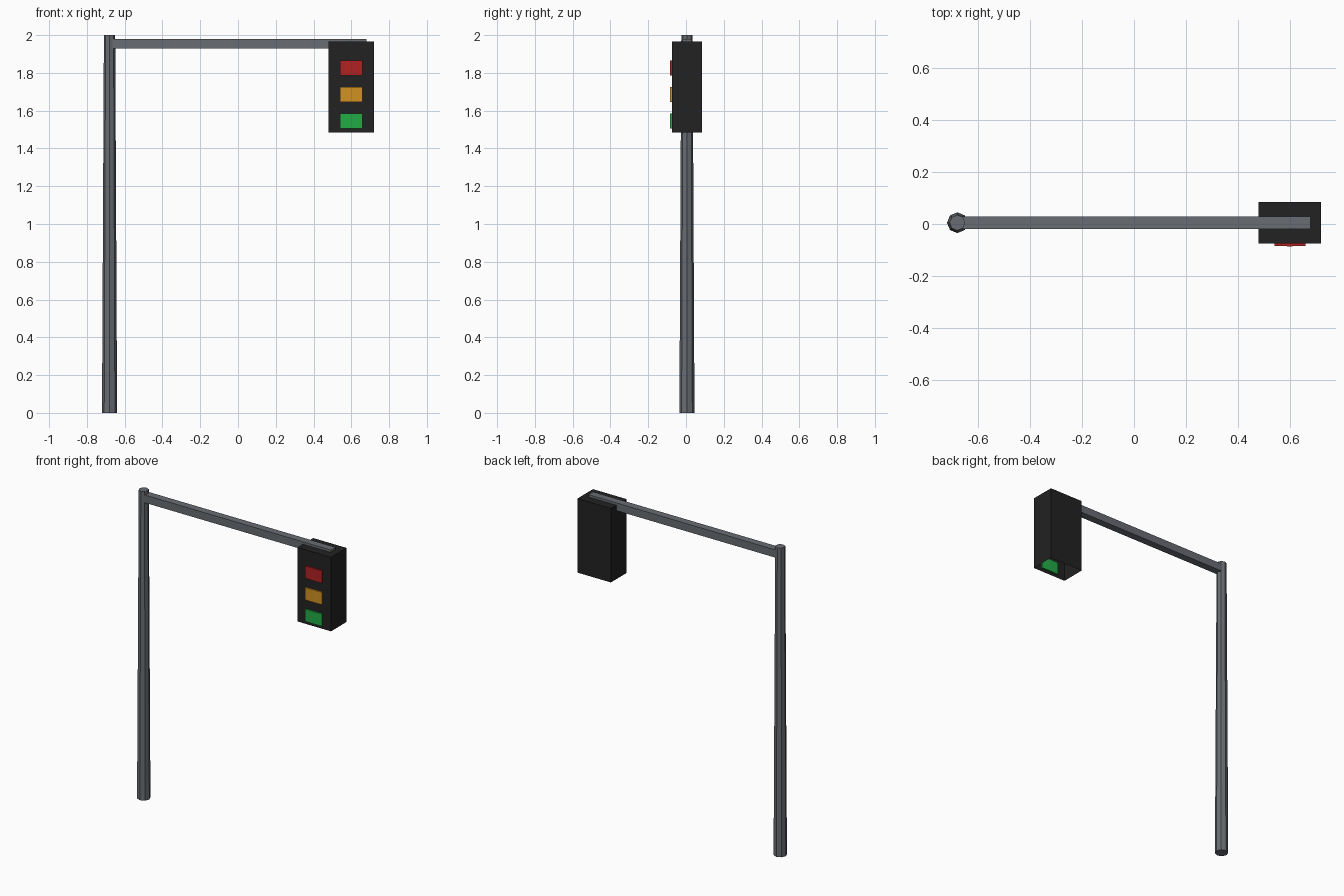
import bpy, bmesh, math
from mathutils import Matrix

if "Cube" in bpy.data.objects:
    bpy.data.objects.remove(bpy.data.objects["Cube"])

CY = 0.005          # depth of the pole, arm and housing centre line


def material(name, rgb):
    """Flat colour given as 0-255 sRGB, stored as linear."""
    lin = [((c / 255 + 0.055) / 1.055) ** 2.4 for c in rgb]
    m = bpy.data.materials.new(name)
    m.diffuse_color = (*lin, 1)
    m.use_nodes = True
    m.node_tree.nodes["Principled BSDF"].inputs["Base Color"].default_value = m.diffuse_color
    return m


grey = material("grey_metal", (104, 108, 114))
black = material("black_housing", (34, 34, 34))
lamp_colours = [("red", (176, 34, 34)), ("amber", (210, 146, 34)), ("green", (34, 172, 70))]


def finish(name, bm, mat):
    me = bpy.data.meshes.new(name)
    bm.to_mesh(me)
    bm.free()
    me.materials.append(mat)
    ob = bpy.data.objects.new(name, me)
    bpy.context.collection.objects.link(ob)
    return ob


def box(lo, hi):
    bm = bmesh.new()
    size = [b - a for a, b in zip(lo, hi)]
    mid = [(a + b) / 2 for a, b in zip(lo, hi)]
    bmesh.ops.create_cube(bm, size=1, matrix=Matrix.Translation(mid) @ Matrix.Diagonal((*size, 1)))
    return bm


# Tapered eight-sided pole
bm = bmesh.new()
bmesh.ops.create_cone(bm, cap_ends=True, segments=8, radius1=0.04, radius2=0.03, depth=2,
                      matrix=Matrix.Translation((-0.68, CY, 1)))
finish("pole", bm, grey)

# Horizontal arm, running from the pole into the top of the housing
finish("arm", box((-0.68, CY - 0.024, 1.93), (0.68, CY + 0.024, 1.98)), grey)

# Signal housing, open underneath
bm = box((0.48, CY - 0.08, 1.485), (0.72, CY + 0.08, 1.965))
bm.normal_update()
bmesh.ops.delete(bm, geom=[f for f in bm.faces if f.normal.z < -0.9], context='FACES')
finish("housing", bm, black)

# Lamps: thin plates with a faint centre ridge, set through the front wall
ridge = [(0, -0.011), (0.06, -0.009), (0.06, 0.009), (0, 0.011), (-0.06, 0.009), (-0.06, -0.009)]
for i, (name, rgb) in enumerate(lamp_colours):
    z = 1.785 - 0.14 * i
    bm = bmesh.new()
    base = bm.faces.new([bm.verts.new((0.6 + x, CY - 0.08 + y, z)) for x, y in ridge])
    top = bmesh.ops.extrude_face_region(bm, geom=[base], use_keep_orig=True)["geom"]
    bmesh.ops.translate(bm, vec=(0, 0, 0.08), verts=[v for v in top if isinstance(v, bmesh.types.BMVert)])
    bmesh.ops.recalc_face_normals(bm, faces=bm.faces)
    finish(name + "_lamp", bm, material(name + "_light", rgb))
